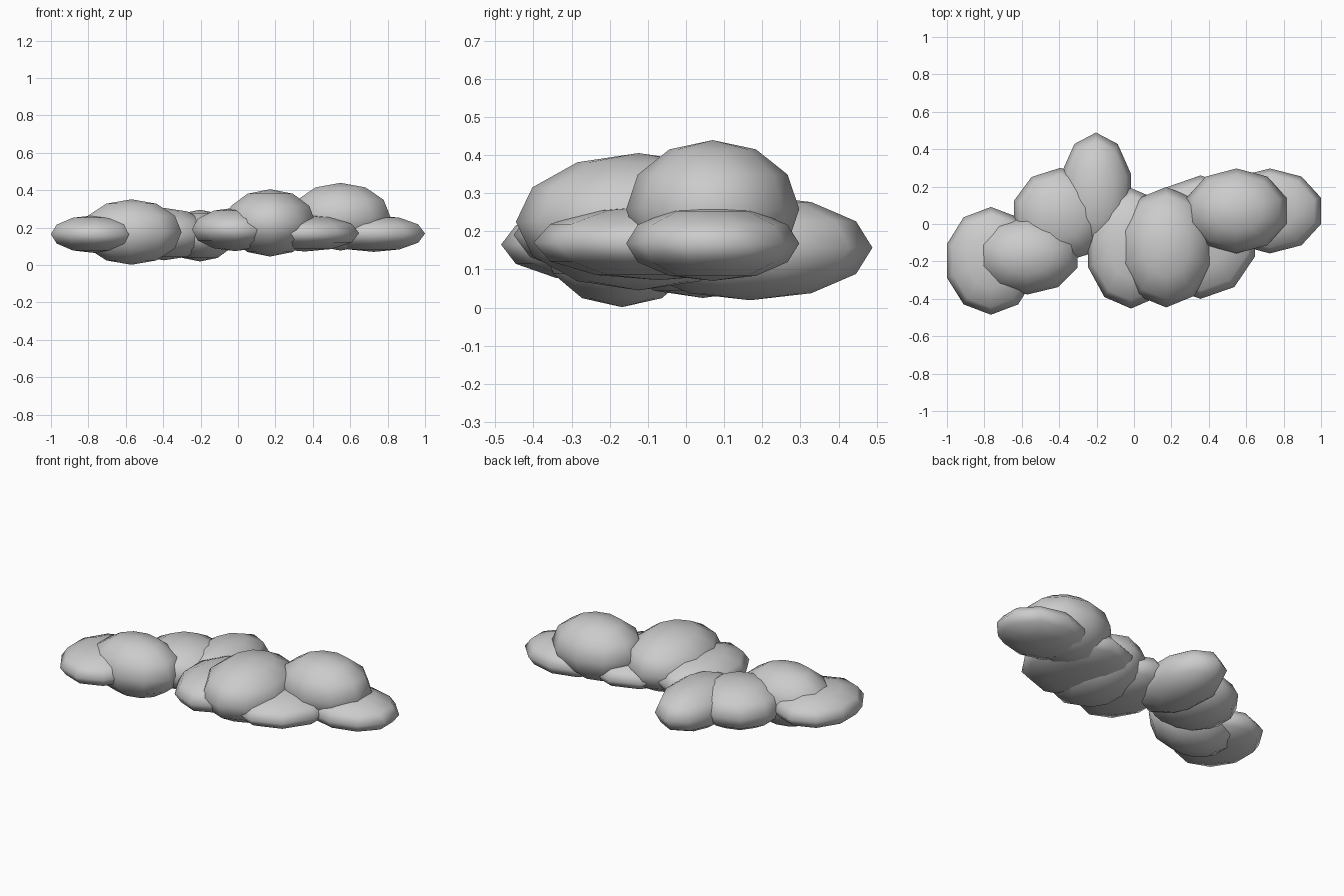
import bpy

# Cloud puffs: name, centre, radii
puffs = [
    ("puff_left_low",    (-0.765, -0.197, 0.165), (0.248, 0.288, 0.101)),
    ("puff_left_tall",   (-0.570, -0.168, 0.176), (0.282, 0.209, 0.175)),
    ("puff_back_left",   (-0.395,  0.045, 0.165), (0.260, 0.255, 0.140)),
    ("puff_back",        (-0.203,  0.168, 0.157), (0.197, 0.321, 0.138)),
    ("puff_middle_low",  (-0.016, -0.130, 0.190), (0.242, 0.322, 0.116)),
    ("puff_middle_tall", ( 0.172, -0.124, 0.225), (0.255, 0.322, 0.180)),
    ("puff_right_flat",  ( 0.356, -0.070, 0.170), (0.307, 0.330, 0.098)),
    ("puff_right_tall",  ( 0.548,  0.070, 0.258), (0.280, 0.227, 0.181)),
    ("puff_right_end",   ( 0.727,  0.070, 0.168), (0.287, 0.227, 0.098)),
]


def add_puff(name, centre, radii):
    bpy.ops.mesh.primitive_uv_sphere_add(segments=10, ring_count=6, radius=1, location=centre)
    puff = bpy.context.object
    puff.name = name
    puff.scale = radii
    bpy.ops.object.transform_apply(location=False, rotation=False, scale=True)
    bpy.ops.object.shade_smooth()


for puff in puffs:
    add_puff(*puff)
